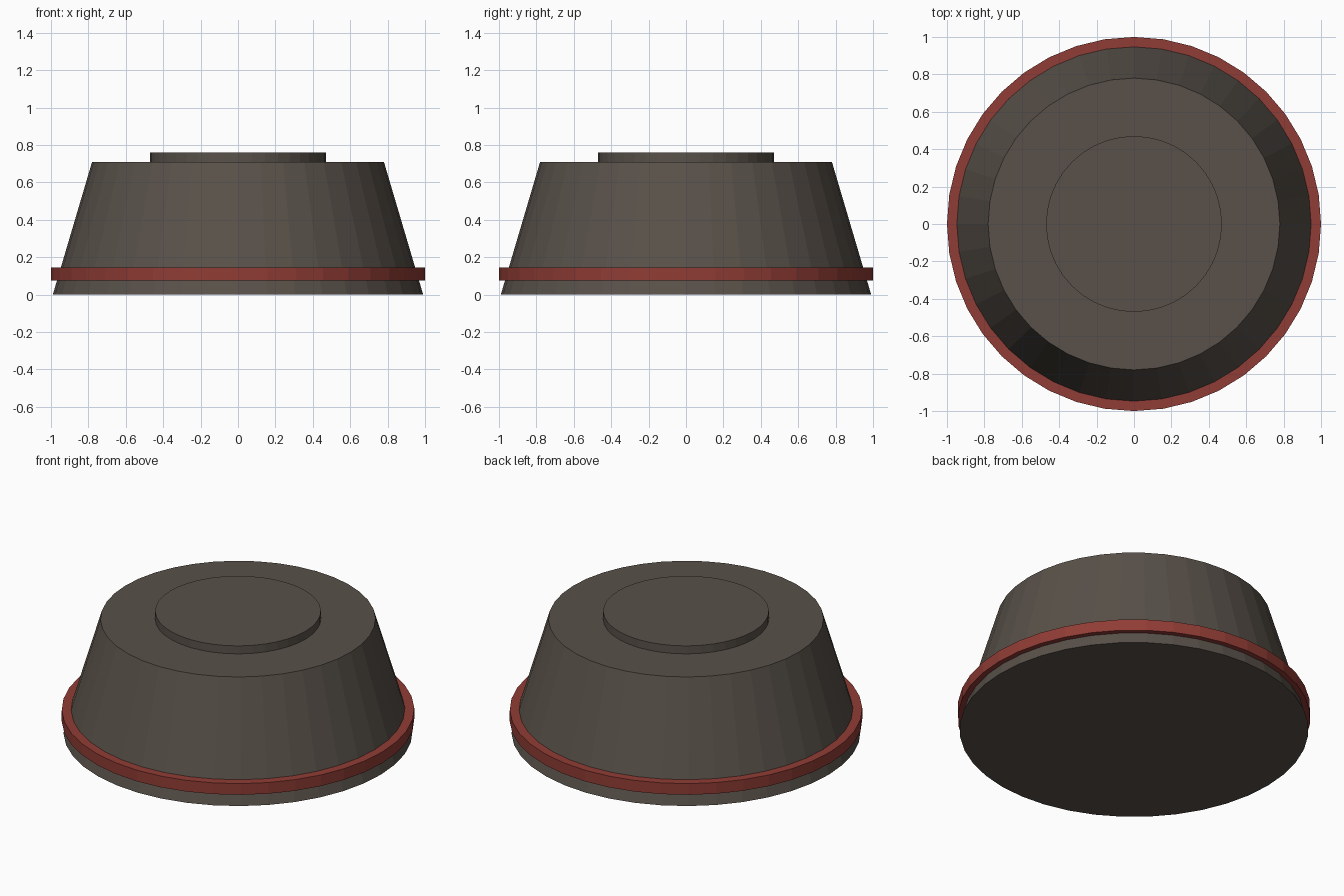
import bpy

if "Cube" in bpy.data.objects:
    bpy.data.objects.remove(bpy.data.objects["Cube"])

SIDES = 40


def material(name, color):
    mat = bpy.data.materials.new(name)
    mat.diffuse_color = (*color, 1)
    mat.use_nodes = True
    mat.node_tree.nodes["Principled BSDF"].inputs["Base Color"].default_value = mat.diffuse_color
    return mat


def frustum(name, r_bottom, r_top, z0, z1, mat):
    bpy.ops.mesh.primitive_cone_add(vertices=SIDES, radius1=r_bottom, radius2=r_top,
                                    depth=z1 - z0, location=(0, 0, (z0 + z1) / 2))
    ob = bpy.context.object
    ob.name = name
    ob.data.materials.append(mat)
    return ob


dark = material("dark_clay", (0.10, 0.083, 0.068))
red = material("red_trim", (0.28, 0.045, 0.035))

# Tapered main body
frustum("body", 0.99, 0.78, 0.0, 0.71, dark)
# Raised disc on top
frustum("top_disc", 0.47, 0.47, 0.70, 0.76, dark)
# Red band around the lower edge
frustum("rim_band", 1.0, 1.0, 0.075, 0.145, red)
